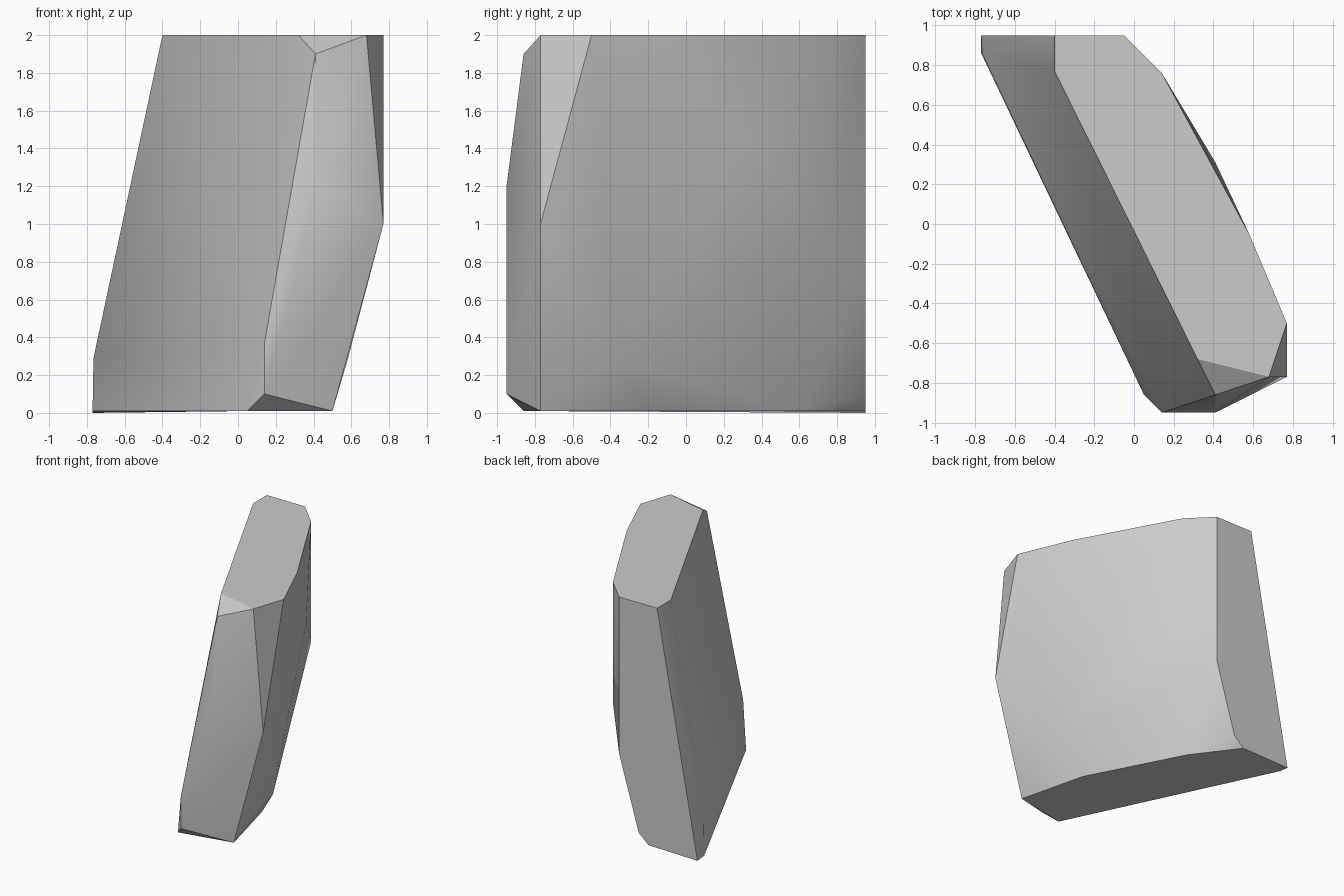
import bpy
import bmesh
import math

cube = bpy.data.objects.get("Cube")
if cube:
    bpy.data.objects.remove(cube, do_unlink=True)


def make_material(name, colour):
    material = bpy.data.materials.new(name)
    material.use_nodes = True
    material.diffuse_color = colour
    shader = next(n for n in material.node_tree.nodes if n.type == "BSDF_PRINCIPLED")
    shader.inputs["Base Color"].default_value = colour
    return material


def at_height(z, outline):
    """Lift a flat outline to one height."""
    return [(x, y, z) for x, y in outline]


def hull_object(name, points, material):
    """Wrap corner points in a chiselled convex solid."""
    mesh = bpy.data.meshes.new(name)
    bm = bmesh.new()
    for point in points:
        bm.verts.new(point)
    result = bmesh.ops.convex_hull(bm, input=bm.verts[:])
    unused = [item for item in result["geom_interior"] + result["geom_unused"]
              if isinstance(item, bmesh.types.BMVert)]
    bmesh.ops.delete(bm, geom=list(set(unused)), context="VERTS")
    # merge nearly coplanar triangles into broad facets
    bmesh.ops.dissolve_limit(bm, angle_limit=math.radians(2),
                             verts=bm.verts[:], edges=bm.edges[:])
    bmesh.ops.recalc_face_normals(bm, faces=bm.faces[:])
    bm.to_mesh(mesh)
    bm.free()
    mesh.materials.append(material)
    obj = bpy.data.objects.new(name, mesh)
    bpy.context.collection.objects.link(obj)
    return obj


# flat top of the leaning slab
top_outline = [(-.4, .95), (-.05, .95), (.14, .76), (.58, -.05),
               (.77, -.5), (.68, -.77), (.32, -.68), (-.4, .77)]
# flat base
base_outline = [(-.77, .86), (.05, -.86), (.5, -.77),
                (.36, -.2), (-.05, .59), (-.32, .95)]
# chipped front end, along its forward ridge
front_ridge = [(.41, -.86, 1.9), (.41, -.95, 1.2),
               (.14, -.95, .37), (.14, -.95, .1)]
# bulge of the broad outer side
outer_side = [(.77, -.77, 1), (.58, -.37, .28), (.41, .31, 1.4), (.14, .76, 1)]
# back end
back_end = [(-.05, .95, .7), (-.23, .95, .09), (-.77, .95, 0), (-.765, .86, .29)]

stone = make_material("stone grey", (.6, .6, .6, 1))
slab = hull_object(
    "stone_slab",
    at_height(2, top_outline) + at_height(.01, base_outline)
    + front_ridge + outer_side + back_end,
    stone)

# soft shading across shallow facets, crisp main edges
bpy.ops.object.select_all(action="DESELECT")
slab.select_set(True)
bpy.context.view_layer.objects.active = slab
bpy.ops.object.shade_smooth_by_angle(angle=math.radians(30))
